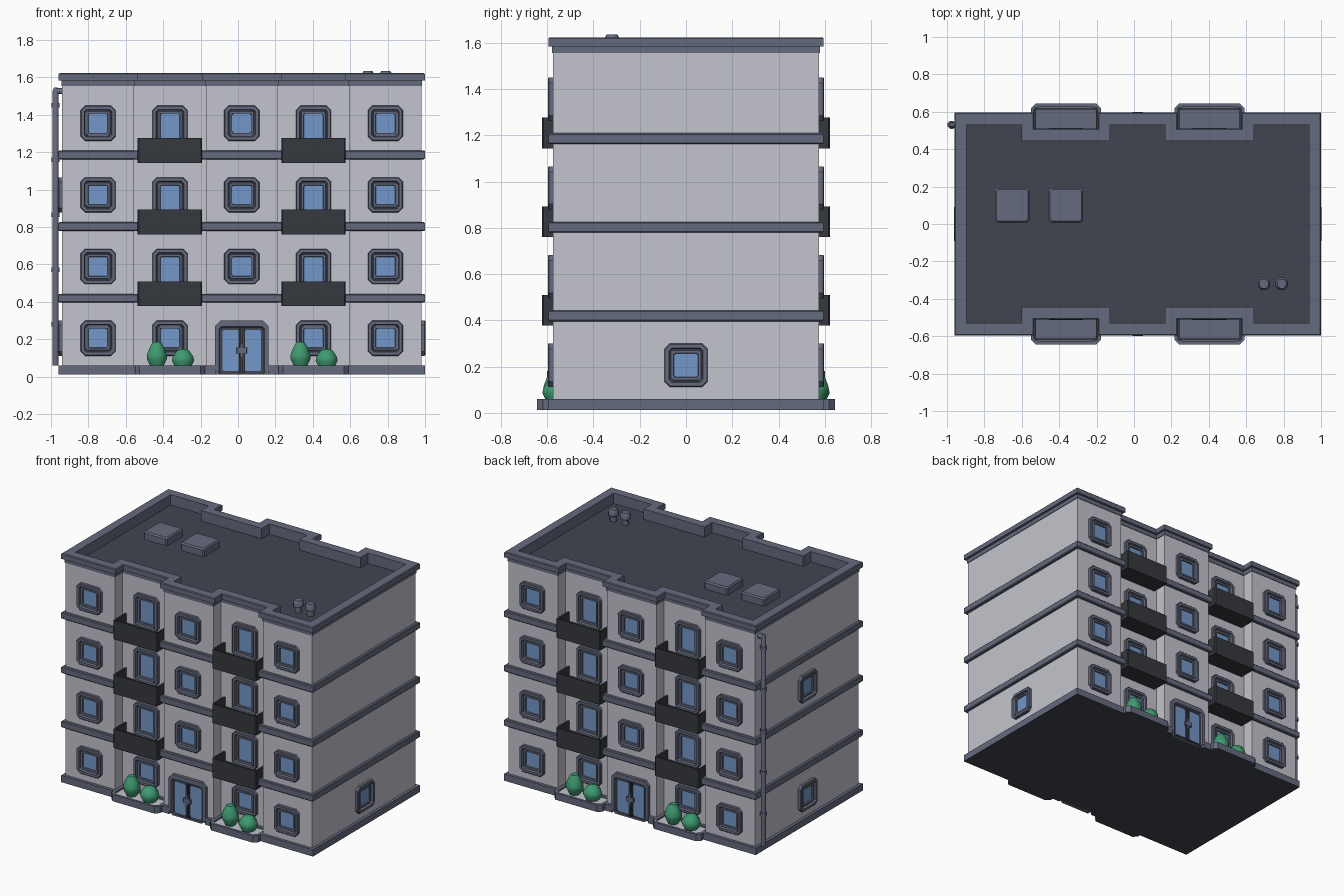
import bpy, bmesh, math
from mathutils import Matrix

cube = bpy.data.objects.get("Cube")
if cube:
    bpy.data.objects.remove(cube)


def material(name, *rgb):
    m = bpy.data.materials.new(name)
    m.use_nodes = True
    m.diffuse_color = (*rgb, 1)
    m.node_tree.nodes["Principled BSDF"].inputs["Base Color"].default_value = (*rgb, 1)
    return m


WALL = material("pale wall", 0.55, 0.55, 0.61)
TRIM = material("slate trim", 0.13, 0.145, 0.21)
ROOF = material("dark roof", 0.053, 0.06, 0.078)
RAIL = material("charcoal balcony", 0.036, 0.04, 0.047)
GLASS = material("blue glass", 0.17, 0.31, 0.58)
LEAF = material("green leaf", 0.048, 0.32, 0.16)

# Building dimensions
W, D, RECESS = 0.96, 0.575, 0.085
BAY, FLOOR = 0.384, 0.383
BASE, PLINTH, ROOF_Z = 0.012, 0.06, 1.55
CENTRE = Matrix.Translation((0.02, 0, 0))
SIDES = {"front": CENTRE, "back": CENTRE @ Matrix.Rotation(math.pi, 4, "Z")}


def loft(name, loops, body, start=None, end=None, at=CENTRE, smooth=False):
    """Skin a stack of closed loops; start and end are cap materials."""
    bm = bmesh.new()
    rows = [[bm.verts.new(p) for p in loop] for loop in loops]
    for a, b in zip(rows, rows[1:]):
        for i in range(len(a)):
            j = (i + 1) % len(a)
            bm.faces.new((a[i], a[j], b[j], b[i]))
    mats = [body]
    for cap, row in ((start, rows[0][::-1]), (end, rows[-1])):
        if cap:
            if cap not in mats:
                mats.append(cap)
            bm.faces.new(row).material_index = mats.index(cap)
    mesh = bpy.data.meshes.new(name)
    bm.to_mesh(mesh)
    bm.free()
    for m in mats:
        mesh.materials.append(m)
    if smooth:
        mesh.shade_smooth()
        mesh.set_sharp_from_angle(angle=math.radians(50))
    ob = bpy.data.objects.new(name, mesh)
    ob.matrix_world = at
    bpy.context.collection.objects.link(ob)
    return ob


def footprint(o, z, door=False):
    """Building outline with recessed bays, grown outwards by o."""
    inner, outer = BAY / 2 + o, BAY * 1.5 - o
    y, yr = -D - o, -D + RECESS - o
    left = [(-W - o, y), (-outer, y), (-outer, yr), (-inner, yr), (-inner, y)]
    if door:
        left += [(-0.14, y), (-0.14, -D)]
    half = left + [(-px, py) for px, py in reversed(left)]
    return [(px, py, z) for px, py in half + [(-a, -b) for a, b in half]]


def ring(r, z, n=8):
    return [(r * math.cos(math.tau * (i + 0.5) / n), r * math.sin(math.tau * (i + 0.5) / n), z)
            for i in range(n)]


def rect(hw, lo, hi, c):
    """Rectangle with cut corners, counter-clockwise."""
    return [(-hw + c, lo), (hw - c, lo), (hw, lo + c), (hw, hi - c),
            (hw - c, hi), (-hw + c, hi), (-hw, hi - c), (-hw, lo + c)]


def upright(hw, lo, hi, c, depth):
    return [(x, -depth, z) for x, z in rect(hw, lo, hi, c)]


def flat(hw, lo, hi, c, z):
    return [(x, y, z) for x, y in rect(hw, lo, hi, c)]


def box(name, hx, y0, y1, z0, z1, mat, at):
    loft(name, [flat(hx, y0, y1, 0.001, z0), flat(hx, y0, y1, 0.001, z1)], mat, mat, mat, at)


def window(name, lo, hi, at):
    """Raised frame, inner sash and set-back pane."""
    steps = ((0, 0.024, -0.01), (0, 0.024, 0.018), (0.004, 0.022, 0.022), (0.020, 0.012, 0.022),
             (0.024, 0.012, 0.006), (0.028, 0.010, 0.006), (0.030, 0.010, 0.012),
             (0.041, 0.006, 0.012), (0.043, 0.006, 0.003))
    loft(name, [upright(0.094 - i, lo + i, hi - i, c, d) for i, c, d in steps],
         TRIM, end=GLASS, at=at)


def move(x, y, z=0):
    return Matrix.Translation((x, y, z))


# Walls, plinth and floor bands
loft("walls", [footprint(0, 0.03), footprint(0, 1.556)], WALL)
loft("plinth", [footprint(0.02, BASE, True), footprint(0.02, PLINTH, True)], TRIM, ROOF, TRIM)
for k in (1, 2, 3):
    top = PLINTH + FLOOR * k
    loft(f"floor_band_{k}", [footprint(o, top + z) for o, z in
         ((0.015, -0.047), (0.02, -0.042), (0.02, -0.005), (0.015, 0))], TRIM, TRIM, TRIM)

# Parapet with the sunken roof inside it
loft("parapet_and_roof", [footprint(o, z) for o, z in
     ((0, 1.555), (0.004, 1.555), (0.004, 1.584), (0.02, 1.584), (0.02, 1.618), (0.015, 1.623),
      (-0.045, 1.623), (-0.045, ROOF_Z))], TRIM, end=ROOF)

# Both long facades
for side, base in SIDES.items():
    for bay in range(-2, 3):
        recessed = abs(bay) == 1
        x, y = bay * BAY, -D + RECESS * recessed
        here = base @ move(x, y)
        for k in range(4):
            zc = 0.206 + FLOOR * k
            label = f"{side}_{bay + 3}_{k + 1}"
            if recessed and k:
                floor = PLINTH + FLOOR * k
                window(f"balcony_door_{label}", floor, zc + 0.094, here)
                loft(f"balcony_{label}", [
                    flat(0.172, -0.133, 0.01, 0.006, floor - 0.066),
                    flat(0.172, -0.133, 0.01, 0.006, floor + 0.067),
                    flat(0.160, -0.121, 0.01, 0.004, floor + 0.067),
                    flat(0.160, -0.121, 0.01, 0.004, floor + 0.002)], RAIL, RAIL, TRIM, here)
            elif bay or k:
                window(f"window_{label}", zc - 0.094, zc + 0.094, here)
        if recessed:
            # Planting bed with two shrubs
            loft(f"planter_{side}_{bay + 3}", [
                flat(0.188, -0.153, 0.03, 0.025, BASE),
                flat(0.188, -0.153, 0.03, 0.025, PLINTH),
                flat(0.170, -0.135, 0.03, 0.022, PLINTH),
                flat(0.170, -0.135, 0.03, 0.022, PLINTH - 0.012)], TRIM, ROOF, WALL, here)
            tall = ((0.032, 0.045), (0.058, 0.095), (0.058, 0.115), (0.042, 0.155), (0.024, 0.185))
            low = ((0.042, 0.045), (0.064, 0.085), (0.060, 0.105), (0.038, 0.138), (0.018, 0.147))
            for nm, prof, dx in (("tall", tall, -0.07), ("low", low, 0.07)):
                loft(f"{nm}_shrub_{side}_{bay + 3}", [ring(r, z) for r, z in prof],
                     LEAF, LEAF, LEAF, here @ move(dx, -0.072), True)

    # Entrance: frame, two glazed leaves and handles
    here = base @ move(0, -D)
    loft(f"entrance_{side}", [upright(hw, BASE, hi, c, d) for hw, hi, c, d in
         ((0.144, 0.3, 0.03, -0.01), (0.144, 0.3, 0.03, 0.022), (0.122, 0.268, 0.012, 0.022),
          (0.118, 0.262, 0.012, 0.004))], TRIM, end=ROOF, at=here)
    for s in (-1, 1):
        loft(f"entrance_glass_{side}_{s}", [upright(0.043, 0.03, 0.25, 0.008, d)
             for d in (0.002, 0.009)], GLASS, end=GLASS, at=here @ move(s * 0.06, 0))
        box(f"door_stile_{side}_{s}", 0.006, -0.016, 0, 0.02, 0.258, ROOF, here @ move(s * 0.009, 0))
    box(f"door_handle_{side}", 0.027, -0.025, 0, 0.125, 0.155, TRIM, here)
    box(f"door_pull_{side}", 0.008, -0.025, 0, 0.10, 0.18, TRIM, here)

# End wall windows
for name, turn, x, z in (("left", 1, W, 0.206), ("right_low", -1, -W, 0.206),
                         ("right_high", -1, -W, 0.206 + 2 * FLOOR)):
    window(f"end_window_{name}", z - 0.094, z + 0.094,
           CENTRE @ move(x, 0) @ Matrix.Rotation(turn * math.pi / 2, 4, "Z"))

# Roof hatches and vents
for i, x in enumerate((-0.652, -0.364)):
    loft(f"roof_hatch_{i + 1}", [flat(h, -h, h, 0.01, ROOF_Z + z) for h, z in
         ((0.092, 0), (0.092, 0.045), (0.084, 0.055))], TRIM, end=TRIM, at=move(x, 0.10))
for i, x in enumerate((0.695, 0.79)):
    loft(f"roof_vent_{i + 1}", [ring(r, ROOF_Z + z) for r, z in
         ((0.024, 0), (0.024, 0.035), (0.036, 0.042), (0.036, 0.068), (0.026, 0.085))],
         TRIM, end=TRIM, at=move(x, -0.32), smooth=True)

# Downpipe with clamps and an elbow into the wall
pipe = move(-0.975, 0.53)
loft("downpipe", [ring(0.017, PLINTH), ring(0.017, 1.53), ring(0.01, 1.545)],
     TRIM, TRIM, TRIM, pipe, True)
loft("downpipe_elbow", [ring(0.017, 0), ring(0.017, 0.05)], TRIM, TRIM, TRIM,
     pipe @ move(0, 0, 1.527) @ Matrix.Rotation(math.pi / 2, 4, "Y"), True)
for i in range(5):
    z = 0.28 + 0.293 * i
    loft(f"pipe_clamp_{i + 1}", [ring(0.023, z - 0.012), ring(0.023, z + 0.012)],
         TRIM, TRIM, TRIM, pipe, True)
